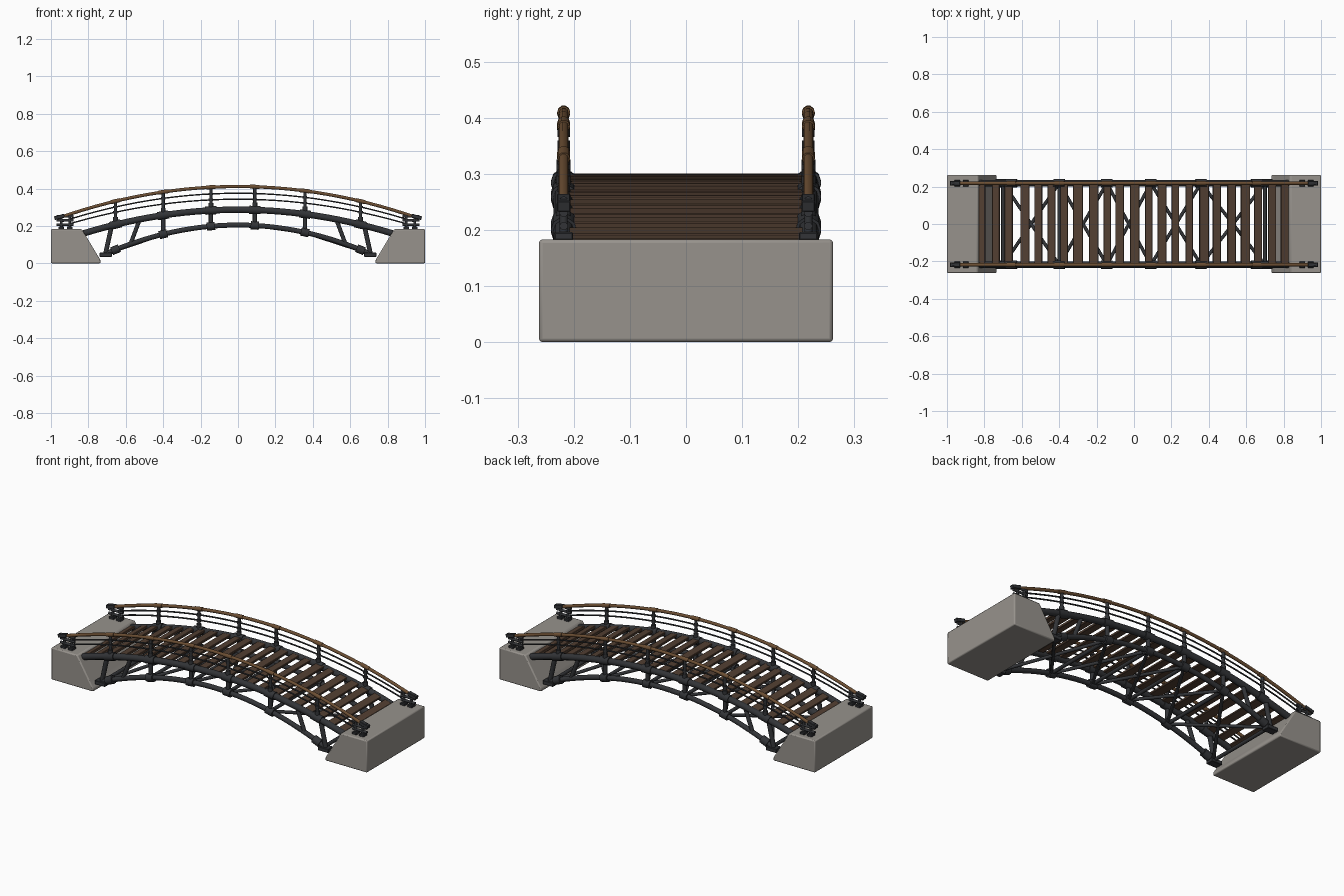
import bpy, bmesh, math, random
from mathutils import Vector, Matrix

random.seed(4)
if "Cube" in bpy.data.objects:
    bpy.data.objects.remove(bpy.data.objects["Cube"], do_unlink=True)


def material(name, color):
    m = bpy.data.materials.new(name)
    m.use_nodes = True
    m.diffuse_color = (*color, 1)
    m.node_tree.nodes["Principled BSDF"].inputs["Base Color"].default_value = (*color, 1)
    return m


stone = material("pale stone", (0.31, 0.29, 0.265))
iron = material("dark iron", (0.032, 0.034, 0.038))
plank_wood = material("dark plank wood", (0.085, 0.05, 0.032))
rail_wood = material("warm rail wood", (0.15, 0.077, 0.033))

SIDE = 0.218
NODES = [-0.655, -0.40, -0.145, 0.09, 0.358, 0.655]


# Arch curves
def arch(crown, drop, half):
    return lambda x: crown - drop * (x / half) ** 2


deck = arch(0.287, 0.125, 0.82)
lower = arch(0.205, 0.155, 0.71)
rail = arch(0.411, 0.158, 0.93)
wires = [arch(0.375, 0.148, 0.93), arch(0.343, 0.14, 0.93)]


def slope(f, x):
    return Vector((1, 0, (f(x + 0.01) - f(x - 0.01)) / 0.02)).normalized()


def arch_path(f, x0, x1, y, steps=28):
    xs = [x0 + (x1 - x0) * i / steps for i in range(steps + 1)]
    return [(x, y, f(x)) for x in xs]


def finish(name, bm, mat, smooth=True):
    bmesh.ops.recalc_face_normals(bm, faces=bm.faces)
    me = bpy.data.meshes.new(name)
    bm.to_mesh(me)
    bm.free()
    me.materials.append(mat)
    ob = bpy.data.objects.new(name, me)
    bpy.context.collection.objects.link(ob)
    if smooth:
        bpy.ops.object.select_all(action="DESELECT")
        ob.select_set(True)
        bpy.context.view_layer.objects.active = ob
        bpy.ops.object.shade_smooth_by_angle(angle=math.radians(45))
    return ob


def tubes(name, paths, radius, mat, sides=10):
    bm = bmesh.new()
    for path in paths:
        pts = [Vector(p) for p in path]
        rings = []
        for i, p in enumerate(pts):
            d = pts[min(i + 1, len(pts) - 1)] - pts[max(i - 1, 0)]
            q = d.to_track_quat("Z", "Y")
            angles = [2 * math.pi * k / sides for k in range(sides)]
            rings.append([bm.verts.new(p + q @ Vector((math.cos(a), math.sin(a), 0)) * radius)
                          for a in angles])
        for a, b in zip(rings, rings[1:]):
            for k in range(sides):
                n = (k + 1) % sides
                bm.faces.new((a[k], a[n], b[n], b[k]))
        bm.faces.new(rings[0])
        bm.faces.new(rings[-1])
    return finish(name, bm, mat)


def boxes(name, items, mat, bevel=0.002):
    bm = bmesh.new()
    for centre, size, pitch in items:
        m = (Matrix.Translation(centre) @ Matrix.Rotation(pitch, 4, "Y")
             @ Matrix.Diagonal((*size, 1)))
        bmesh.ops.create_cube(bm, size=1, matrix=m)
    ob = finish(name, bm, mat, False)
    mod = ob.modifiers.new("soft edges", "BEVEL")
    mod.width = bevel
    mod.segments = 1
    return ob


# Stone abutments with sloping inner faces
profile = [(1, 0), (0.735, 0), (0.735, 0.018), (0.755, 0.05), (0.835, 0.183), (1, 0.183)]
for label, s in (("left", 1), ("right", -1)):
    bm = bmesh.new()
    face = bm.faces.new([bm.verts.new((s * x, -0.262, z)) for x, z in profile])
    ext = bmesh.ops.extrude_face_region(bm, geom=[face])
    moved = [v for v in ext["geom"] if isinstance(v, bmesh.types.BMVert)]
    bmesh.ops.translate(bm, verts=moved, vec=(0, 0.524, 0))
    block = finish(label + "_abutment", bm, stone)
    mod = block.modifiers.new("worn edges", "BEVEL")
    mod.width = 0.006
    mod.segments = 2

for label, y in (("front", -SIDE), ("back", SIDE)):
    # Arched chords, handrail and wires
    tubes(label + "_upper_chord", [arch_path(deck, -0.83, 0.83, y)], 0.018, iron)
    tubes(label + "_lower_chord", [arch_path(lower, -0.71, 0.71, y)], 0.014, iron)
    tubes(label + "_handrail", [arch_path(rail, -0.965, 0.965, y)], 0.009, rail_wood)
    tubes(label + "_railing_wires", [arch_path(w, -0.95, 0.95, y) for w in wires],
          0.0042, iron, 6)

    # Collars where the posts meet each chord
    collars, clamps = [], []
    for x in NODES:
        for f, length in ((deck, 0.03), (lower, 0.022)):
            c, t = Vector((x, y, f(x))), slope(f, x)
            collars.append([c - t * length, c + t * length])
        c, t = Vector((x, y, rail(x))), slope(rail, x)
        clamps.append([c - t * 0.025, c + t * 0.025])
    tubes(label + "_chord_collars", collars, 0.023, iron)
    tubes(label + "_handrail_clamps", clamps, 0.0115, rail_wood)

    # Railing posts and their little wire knobs
    tubes(label + "_railing_posts", [[(x, y, deck(x)), (x, y, rail(x))] for x in NODES],
          0.0085, iron)
    tubes(label + "_post_bases", [[(x, y, deck(x)), (x, y, deck(x) + 0.04)] for x in NODES],
          0.013, iron)
    tubes(label + "_wire_knobs", [[(x, y, w(x) - 0.006), (x, y, w(x) + 0.006)]
                                  for x in NODES for w in wires], 0.012, iron)

    # Struts between chords, end legs and foot plates
    struts = [[(x, y, lower(x)), (x, y, deck(x))] for x in NODES[1:-1]]
    for s in (-1, 1):
        struts.append([(s * 0.575, y, lower(0.575)), (s * 0.525, y, deck(0.525))])
    tubes(label + "_struts", struts, 0.0115, iron)
    tubes(label + "_end_legs", [[(s * 0.71, y, 0.045), (s * 0.675, y, deck(0.675))]
                                for s in (-1, 1)], 0.013, iron)
    boxes(label + "_foot_plates", [((s * 0.707, y, 0.046), (0.065, 0.045, 0.022), 0)
                                   for s in (-1, 1)], iron)

    # Paired end posts standing on the stone
    ends, caps = [], []
    for s in (-1, 1):
        for x in (0.90, 0.945):
            ends.append([(s * x, y, 0.18), (s * x, y, rail(x) + 0.004)])
            caps.append(((s * x, y, 0.189), (0.03, 0.034, 0.014), 0))
        for z in (0.207, 0.23, 0.252):
            ends.append([(s * 0.88, y, z), (s * 0.97, y, z)])
        caps.append(((s * 0.955, y, rail(0.955) + 0.004), (0.055, 0.024, 0.02),
                     s * 0.25))
    tubes(label + "_end_posts", ends, 0.0075, iron)
    boxes(label + "_end_post_blocks", caps, iron)

# Deck planks with slightly uneven widths and gaps
planks = []
count = 23
for i in range(count):
    x = -0.81 + 1.62 * i / (count - 1) + random.uniform(-0.008, 0.008)
    t = slope(deck, x)
    size = (random.uniform(0.038, 0.052), 0.42, 0.013)
    planks.append(((x, 0, deck(x) + 0.007), size, -math.atan2(t.z, t.x)))
boxes("deck_planks", planks, plank_wood)

# Cross beams and crossed bracing between the two sides
stations = [-0.70] + NODES[1:-1] + [0.70]
tubes("cross_beams", [[(x, -SIDE, lower(x)), (x, SIDE, lower(x))] for x in stations],
      0.010, iron)
braces = []
for a, b in zip(stations, stations[1:]):
    for s in (-1, 1):
        braces.append([(a, -s * SIDE, lower(a)), (b, s * SIDE, lower(b))])
tubes("cross_braces", braces, 0.009, iron)
